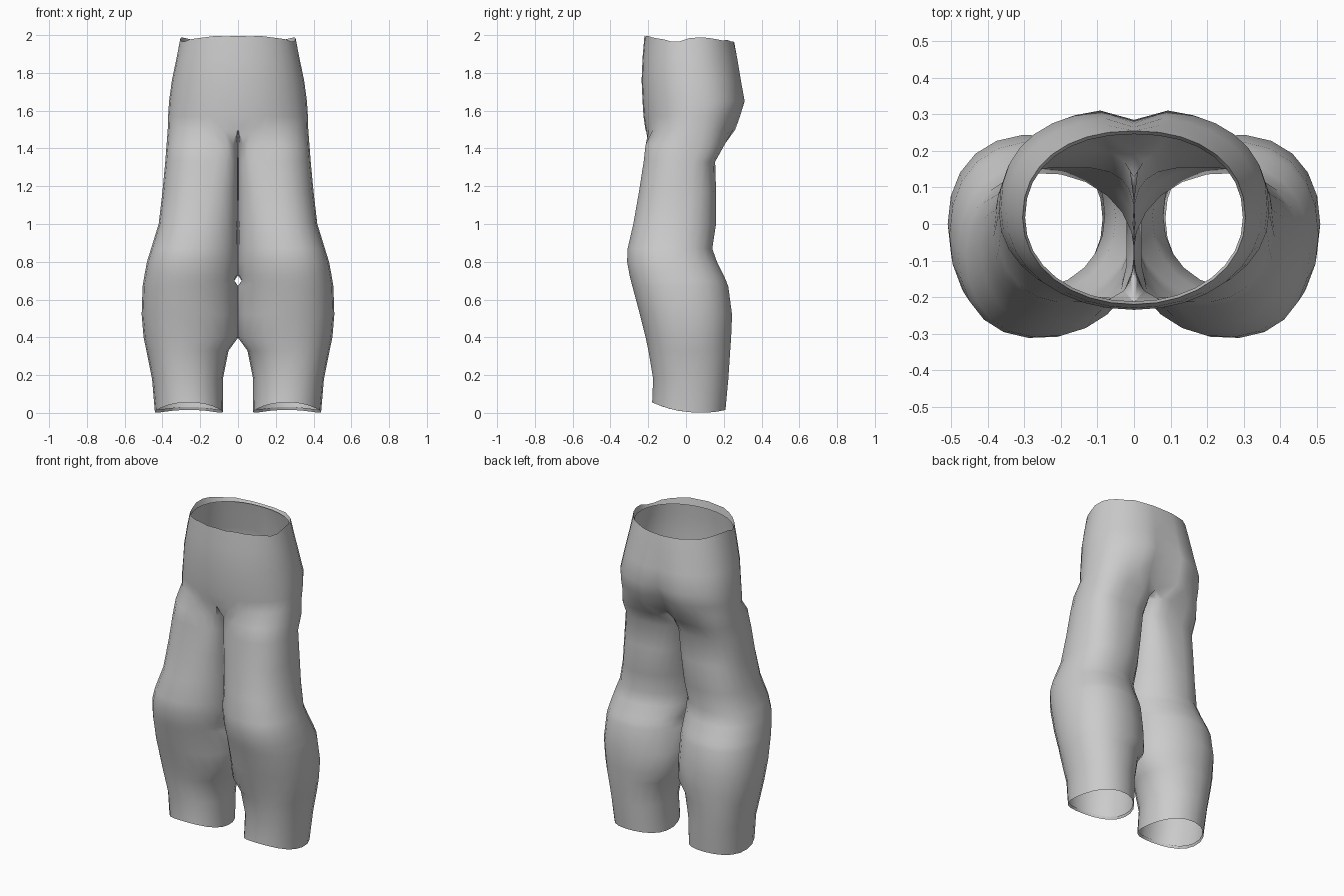
import bpy
import bmesh
import random
from math import sin, cos, pi, radians, copysign

random.seed(4)
if "Cube" in bpy.data.objects:
    bpy.data.objects.remove(bpy.data.objects["Cube"], do_unlink=True)

OUTER = 16   # segments from the front centre round the outside to the back centre
INNER = 6    # segments along the inside of the leg

# Leg sections: height, inner x, outer x, front y, back y
LEG = [
    (0.004, 0.08, 0.44, -0.18, 0.21),
    (0.18, 0.08, 0.455, -0.175, 0.225),
    (0.33, 0.05, 0.485, -0.20, 0.235),
    (0.40, -0.002, 0.50, -0.215, 0.24),
    (0.52, -0.002, 0.51, -0.245, 0.245),
    (0.67, -0.002, 0.505, -0.285, 0.225),
    (0.70, -0.002, 0.50, -0.293, 0.213),
    (0.73, -0.002, 0.495, -0.30, 0.20),
    (0.80, -0.002, 0.482, -0.313, 0.165),
    (0.87, -0.002, 0.46, -0.31, 0.14),
    (1.00, -0.002, 0.42, -0.28, 0.16),
    (1.17, -0.002, 0.40, -0.25, 0.16),
    (1.33, -0.002, 0.385, -0.225, 0.155),
    (1.42, -0.002, 0.378, -0.215, 0.205),
]
# Hip sections: height, outer x, front y, back y, depth of the back crease
HIP = [
    (1.50, 0.372, -0.215, 0.265, 0.07),
    (1.57, 0.37, -0.225, 0.29, 0.05),
    (1.65, 0.365, -0.23, 0.315, 0.03),
    (1.76, 0.35, -0.235, 0.295, 0.02),
    (1.88, 0.325, -0.23, 0.275, 0.01),
    (1.98, 0.305, -0.22, 0.255, 0.0),
]


def rounded(value, power):
    return copysign(abs(value) ** power, value)


def leg_ring(bm, z, xi, xo, yf, yb, hem=0.0, gap=-1.0):
    """Closed section; the first OUTER + 1 points continue into the hips."""
    cx, rx = (xi + xo) / 2, (xo - xi) / 2
    cy, ry = (yf + yb) / 2, (yb - yf) / 2
    # The inner thigh gets flatter towards the crotch, the knee turns outwards
    thigh = min(max((z - 0.9) / 0.5, 0), 1)
    turn = 0.022 * (1 - thigh) * min(z / 0.5, 1)
    angles = [-135 + 270 * i / OUTER for i in range(OUTER + 1)]
    angles += [135 + 90 * i / INNER for i in range(1, INNER)]
    ring = []
    for a in map(radians, angles):
        c, s = cos(a), sin(a)
        square = 0.45 if c < 0 else 0.2 if s > 0 else 0.0
        power = 0.94 - square * thigh
        x = cx + rx * rounded(c, power) + turn * s * s
        ring.append(bm.verts.new((max(x, gap),
                                  cy + ry * rounded(s, power),
                                  z + hem * (1.6 * s * s - s))))
    return ring


def hip_ring(bm, z, xo, yf, yb, crease, ragged=0.0):
    """Open half section from the front centre to the back centre."""
    cy, ry = (yf + yb) / 2, (yb - yf) / 2
    # The seat is fuller low down at the back
    seat = min(max((1.8 - z) / 0.25, 0), 1)
    ring = []
    for i in range(OUTER + 1):
        a = radians(-90 + 180 * i / OUTER)
        power = 0.9 - 0.1 * seat if i > OUTER / 2 else 0.97
        x = 0.0 if i in (0, OUTER) else xo * rounded(cos(a), power)
        y = cy + ry * rounded(sin(a), power)
        wave = ragged * cos(2 * pi * (y + 0.2) / 0.3)
        wave += random.uniform(-ragged, ragged) / 2
        if i == OUTER:
            y -= crease
        ring.append(bm.verts.new((x, y, z + wave)))
    return ring


def bridge(bm, low, high, closed):
    n = len(low)
    for i in range(n if closed else n - 1):
        j = (i + 1) % n
        bm.faces.new((low[i], low[j], high[j], high[i]))


bm = bmesh.new()

# Turned-in hem, then the leg with a small gap between the knees
rings = [leg_ring(bm, 0.02, 0.086, 0.434, -0.174, 0.204, hem=0.02)]
for k, section in enumerate(LEG):
    rings.append(leg_ring(bm, *section, hem=0.02 if k == 0 else 0.0,
                          gap=0.02 if section[0] == 0.70 else -1.0))
for low, high in zip(rings, rings[1:]):
    bridge(bm, low, high, True)

# Crotch: the hip section closed by a saddle on the centre line
hips = [hip_ring(bm, *s, ragged=0.012 if s is HIP[-1] else 0.0) for s in HIP]
front, back = hips[0][0], hips[0][-1]
back.co.z = 1.46
saddle = []
for i in range(1, INNER):
    t = i / INNER
    p = back.co.lerp(front.co, t)
    saddle.append(bm.verts.new((0, p.y, p.z - 0.1 * t * (1 - t))))
bridge(bm, rings[-1], hips[0] + saddle, True)

# Hips and turned-in waistband
for low, high in zip(hips, hips[1:]):
    bridge(bm, low, high, False)
band = hip_ring(bm, 1.95, 0.298, -0.212, 0.246, 0.0)
bridge(bm, hips[-1], band, False)

mesh = bpy.data.meshes.new("trousers")
bm.to_mesh(mesh)
bm.free()
trousers = bpy.data.objects.new("trousers", mesh)
bpy.context.collection.objects.link(trousers)

# Plain grey cloth
cloth = bpy.data.materials.new("grey cloth")
cloth.use_nodes = True
grey = (0.6, 0.6, 0.6, 1.0)
cloth.diffuse_color = grey
cloth.node_tree.nodes["Principled BSDF"].inputs["Base Color"].default_value = grey
mesh.materials.append(cloth)

# Second half by mirroring
mirror = trousers.modifiers.new("mirror", "MIRROR")
mirror.use_axis[0] = True
mirror.merge_threshold = 0.0005

bpy.context.view_layer.objects.active = trousers
trousers.select_set(True)
bpy.ops.object.shade_smooth_by_angle(angle=radians(60))
